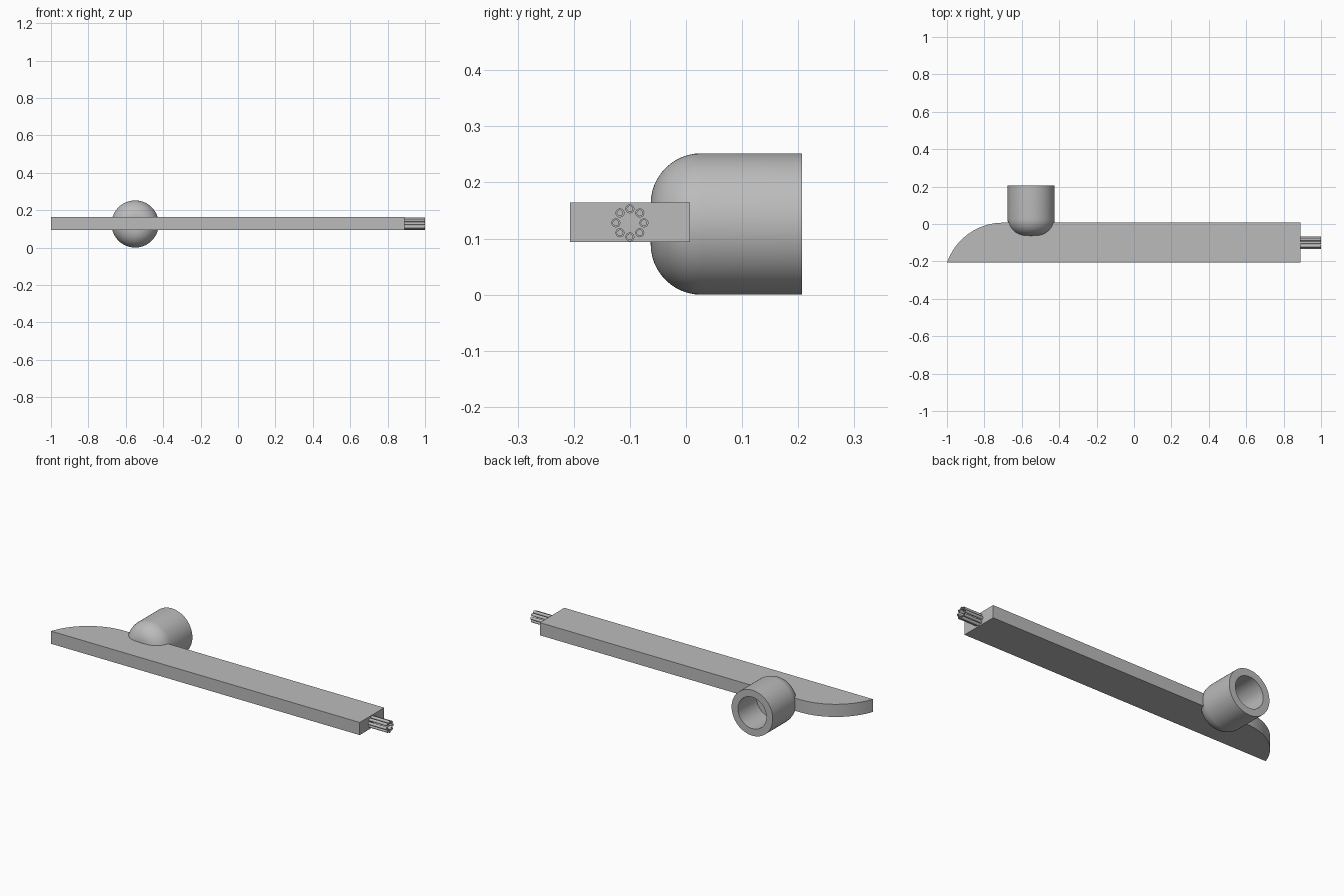
import bpy
import bmesh
from math import sin, cos, pi, atan2, radians
from mathutils import Vector

cube = bpy.data.objects.get("Cube")
if cube:
    bpy.data.objects.remove(cube, do_unlink=True)

grey = bpy.data.materials.new("plain grey")
grey.use_nodes = True
COLOUR = (0.5, 0.5, 0.5, 1)
grey.diffuse_color = COLOUR
grey.node_tree.nodes["Principled BSDF"].inputs["Base Color"].default_value = COLOUR


def finish(name, bm):
    """Turn a bmesh into a named, shaded object."""
    bmesh.ops.remove_doubles(bm, verts=bm.verts, dist=1e-5)
    bmesh.ops.recalc_face_normals(bm, faces=bm.faces)
    mesh = bpy.data.meshes.new(name)
    bm.to_mesh(mesh)
    bm.free()
    mesh.materials.append(grey)
    obj = bpy.data.objects.new(name, mesh)
    bpy.context.collection.objects.link(obj)
    bpy.ops.object.select_all(action="DESELECT")
    obj.select_set(True)
    bpy.context.view_layer.objects.active = obj
    bpy.ops.object.shade_smooth_by_angle(angle=radians(30))
    return obj


def lathe(name, profile, centre, axis, out, steps, closed=False):
    """Spin (radius, distance along axis) points about an axis."""
    bm = bmesh.new()
    axis, out = Vector(axis), Vector(out)
    verts = [bm.verts.new(Vector(centre) + axis * d + out * r) for r, d in profile]
    pairs = list(zip(verts, verts[1:]))
    if closed:
        pairs.append((verts[-1], verts[0]))
    edges = [bm.edges.new(p) for p in pairs]
    bmesh.ops.spin(bm, geom=verts + edges, cent=centre, axis=axis,
                   angle=2 * pi, steps=steps)
    return finish(name, bm)


# Flat body with one rounded corner, extruded upwards
LEFT, RIGHT, FRONT, BACK = -1.0, 0.89, -0.207, 0.007
BOTTOM, TOP = 0.094, 0.164
run, rise = 0.3, BACK - FRONT
radius = (run ** 2 + rise ** 2) / (2 * rise)
sweep = atan2(run, radius - rise)
outline = [(LEFT, FRONT), (RIGHT, FRONT), (RIGHT, BACK)]
for i in range(24):
    a = sweep * i / 24
    outline.append((LEFT + run - radius * sin(a), BACK - radius + radius * cos(a)))
bm = bmesh.new()
base = bm.faces.new([bm.verts.new((x, y, BOTTOM)) for x, y in outline])
top = bmesh.ops.extrude_face_region(bm, geom=[base])["geom"]
bmesh.ops.translate(bm, vec=(0, 0, TOP - BOTTOM),
                    verts=[v for v in top if isinstance(v, bmesh.types.BMVert)])
finish("flat_body", bm)

# Hollow cup with a filleted closed end, open at the back
R, FILLET, BORE = 0.126, 0.09, 0.087
CLOSED, RIM, FLOOR = -0.063, 0.207, 0.045
profile = [(0, CLOSED)]
for i in range(13):
    a = i / 12 * pi / 2
    profile.append((R - FILLET + FILLET * sin(a), CLOSED + FILLET * (1 - cos(a))))
profile += [(R, RIM), (BORE, RIM), (BORE, FLOOR), (0, FLOOR)]
lathe("hollow_cup", profile, (-0.55, 0, R), (0, 1, 0), (0, 0, 1), 64)

# Ring of eight small tubes at the end
OUTER, INNER, RING = 0.008, 0.005, 0.025
tube = [(INNER, RIGHT - 0.002), (OUTER, RIGHT - 0.002), (OUTER, 1), (INNER, 1)]
for i in range(8):
    a = i * pi / 4
    centre = (0, -0.1 + RING * cos(a), 0.128 + RING * sin(a))
    lathe(f"end_tube_{i + 1}", tube, centre, (1, 0, 0), (0, 0, 1), 24, closed=True)
